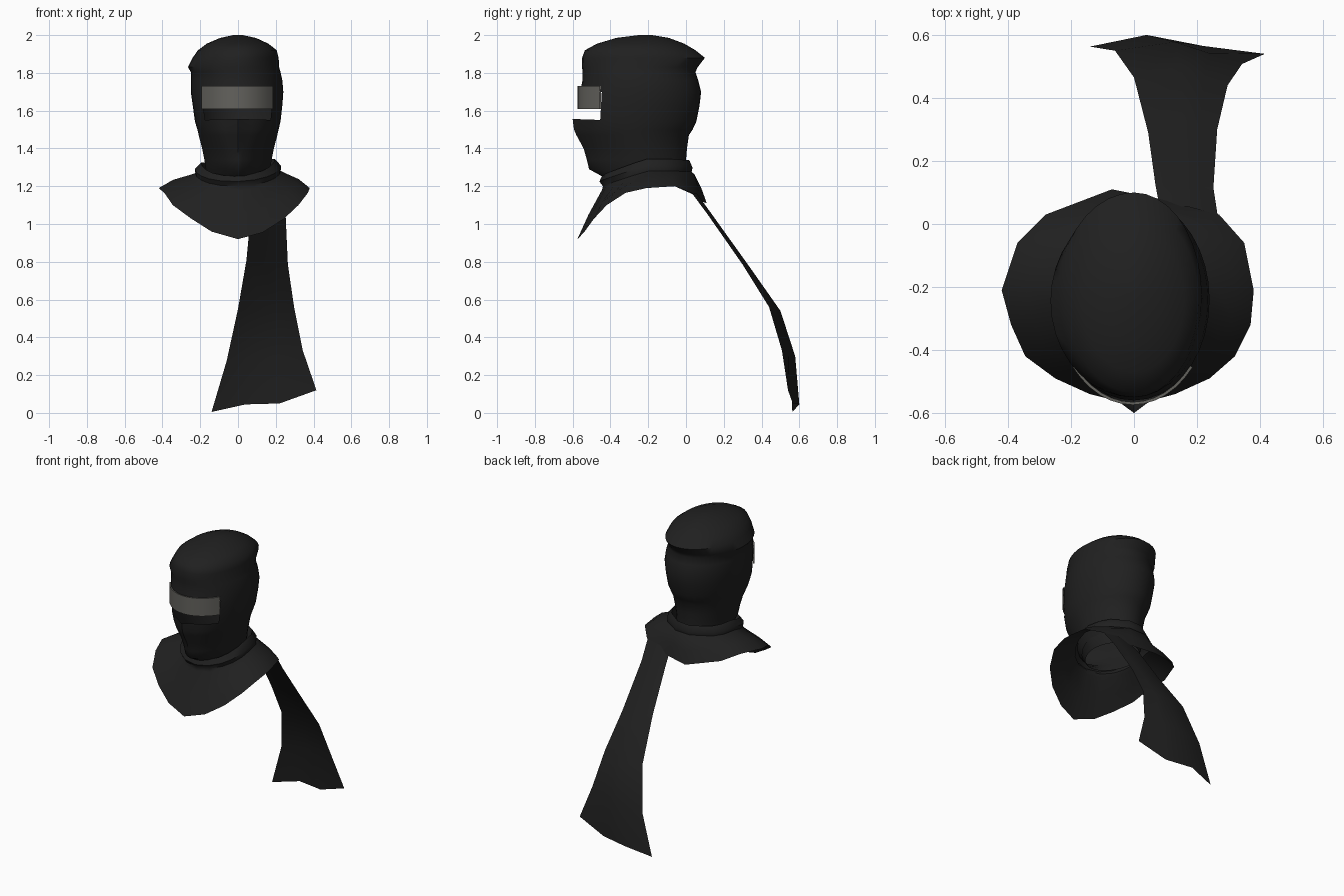
import bpy
import math

if "Cube" in bpy.data.objects:
    bpy.data.objects.remove(bpy.data.objects["Cube"])


def material(name, rgb):
    m = bpy.data.materials.new(name)
    m.diffuse_color = (*rgb, 1)
    m.use_nodes = True
    m.node_tree.nodes["Principled BSDF"].inputs["Base Color"].default_value = m.diffuse_color
    return m


cloth = material("black cloth", (0.0145, 0.0145, 0.0145))
steel = material("grey metal", (0.125, 0.122, 0.11))


def loft(name, rows, mat, closed=True, cap=False, skip=None, angle=50):
    """Skin a list of equal-length point rows with quads."""
    n = len(rows[0])
    verts = [p for row in rows for p in row]
    faces = []
    for r in range(len(rows) - 1):
        for i in range(n if closed else n - 1):
            if skip and skip(r, i):
                continue
            j = (i + 1) % n
            faces.append((r * n + i, r * n + j, (r + 1) * n + j, (r + 1) * n + i))
    if cap:
        faces.append(tuple(range((len(rows) - 1) * n, len(rows) * n)))
    me = bpy.data.meshes.new(name)
    me.from_pydata(verts, [], faces)
    me.materials.append(mat)
    ob = bpy.data.objects.new(name, me)
    bpy.context.collection.objects.link(ob)
    bpy.ops.object.select_all(action='DESELECT')
    ob.select_set(True)
    bpy.context.view_layer.objects.active = ob
    bpy.ops.object.shade_smooth_by_angle(angle=math.radians(angle))
    return ob


def ring(z, left, right, front, back, nose=0, taper=0, n=36):
    """Egg-shaped hood section, starting at the front; nose adds a centre ridge."""
    pts = []
    for i in range(n):
        a = 2 * math.pi * i / n
        s, c = math.sin(a), math.cos(a)
        x = s * (right if s > 0 else left) * (1 - taper * max(0, c))
        y = (front + back) / 2 + c * (front - back) / 2
        d = min(i, n - i)
        y -= nose * math.exp(-(d / 0.9) ** 2)
        pts.append((x, y, z - 0.012 * (nose > 0.03) * (1 - max(0, c))))
    return pts


# Hood with face mask: z, left, right, front, back, nose ridge, taper
SECTIONS = [
    (1.20, .15, .15, -.40, -.02, 0, .1),
    (1.25, .165, .165, -.44, 0, 0, .25),
    (1.29, .17, .17, -.505, 0, .008, .3),
    (1.34, .178, .178, -.515, 0, .010, .28),
    (1.40, .19, .19, -.53, .005, .012, .22),
    (1.47, .208, .208, -.56, .015, .02, .12),
    (1.50, .215, .215, -.565, .035, .028, .06),
    (1.555, .228, .225, -.565, .055, .035, 0),
    (1.63, .24, .235, -.563, .072, 0, 0),
    (1.70, .25, .24, -.56, .08, 0, 0),
    (1.76, .25, .235, -.548, .065, 0, 0),
    (1.805, .25, .225, -.548, .05, 0, 0),
    (1.83, .265, .218, -.55, .062, 0, 0),
    (1.88, .24, .215, -.55, .10, 0, 0),
    (1.92, .212, .205, -.535, .05, 0, 0),
    (1.955, .165, .16, -.47, -.01, 0, 0),
    (1.985, .095, .095, -.37, -.09, 0, 0),
    (2.0, .025, .025, -.25, -.18, 0, 0),
]
# Eye slot left open between the mask and the brow
loft("hood", [ring(*s) for s in SECTIONS], cloth, cap=True,
     skip=lambda r, i: r in (7, 8) and (i < 5 or i >= 31))

# Curved eye plate, closed thin strip
STEPS = 12


def plate_row(offset, z):
    row = []
    for i in range(STEPS + 1):
        a = math.radians(-49 + 98 * i / STEPS)
        row.append(((.245 + offset) * math.sin(a) - .004,
                    -.23 - (.338 + offset) * math.cos(a), z))
    return row


o_low, o_top = plate_row(.006, 1.61), plate_row(.006, 1.73)
i_low, i_top = plate_row(-.003, 1.61), plate_row(-.003, 1.73)
loft("eye_plate", [o_low, o_top, i_top, i_low, o_low], steel, closed=False, angle=30)

# Scarf collar: hem outline from the front, then around
HEM = [(0, -.575, .92), (.13, -.54, .955), (.24, -.49, 1.025), (.32, -.42, 1.1),
       (.37, -.32, 1.165), (.38, -.21, 1.19), (.35, -.06, 1.2), (.27, .03, 1.165),
       (.08, .08, 1.12), (-.07, .11, 1.11), (-.28, .03, 1.16), (-.37, -.06, 1.2),
       (-.42, -.21, 1.19), (-.39, -.32, 1.165), (-.345, -.42, 1.1),
       (-.25, -.49, 1.03), (-.14, -.54, .96)]


def neck_row(w, front, back, z, dip, tilt):
    row = []
    for x, y, _ in HEM:
        a = math.atan2(x, -(y + .22))
        s, c = math.sin(a), math.cos(a)
        row.append((w * s, (front + back) / 2 + c * (front - back) / 2,
                    z - dip * max(0, c) + tilt * s))
    return row


def blend(a, b, t, lift):
    return [(p[0] + (q[0] - p[0]) * t, p[1] + (q[1] - p[1]) * t,
             p[2] + (q[2] - p[2]) * t + lift) for p, q in zip(a, b)]


tuck = neck_row(.17, -.41, -.01, 1.27, .05, 0)
rim = neck_row(.195, -.445, .025, 1.335, .08, .01)
fold = neck_row(.228, -.458, .04, 1.30, .075, .008)
crease = neck_row(.226, -.44, .035, 1.275, .075, .006)
shoulder = neck_row(.25, -.445, .05, 1.265, .085, .004)
loft("scarf_collar", [HEM, blend(shoulder, HEM, .55, .012), shoulder, crease, fold,
                      rim, tuck], cloth)

# Hanging scarf tail: left, middle and right edge of each row
TAIL = [
    [(.08, .06, 1.14), (.17, .055, 1.165), (.265, .03, 1.165)],
    [(.068, .125, 1.06), (.16, .12, 1.075), (.252, .115, 1.05)],
    [(.045, .29, .81), (.155, .335, .775), (.264, .30, .785)],
    [(.0, .465, .55), (.15, .50, .54), (.297, .44, .56)],
    [(-.06, .55, .275), (.13, .578, .30), (.343, .508, .33)],
    [(-.14, .563, .005), (.04, .60, .045), (.415, .54, .12)],
]
for row in TAIL:
    l, m, r = row
    t = (m[0] - l[0]) / (r[0] - l[0])
    # extra fold point between the middle and right edge
    row.insert(2, tuple(m[k] * .5 + r[k] * .5 for k in range(3)))
TAIL[-1][2] = (.22, .565, .05)
loft("scarf_tail", [list(reversed(r)) for r in TAIL[::-1]], cloth, closed=False)
